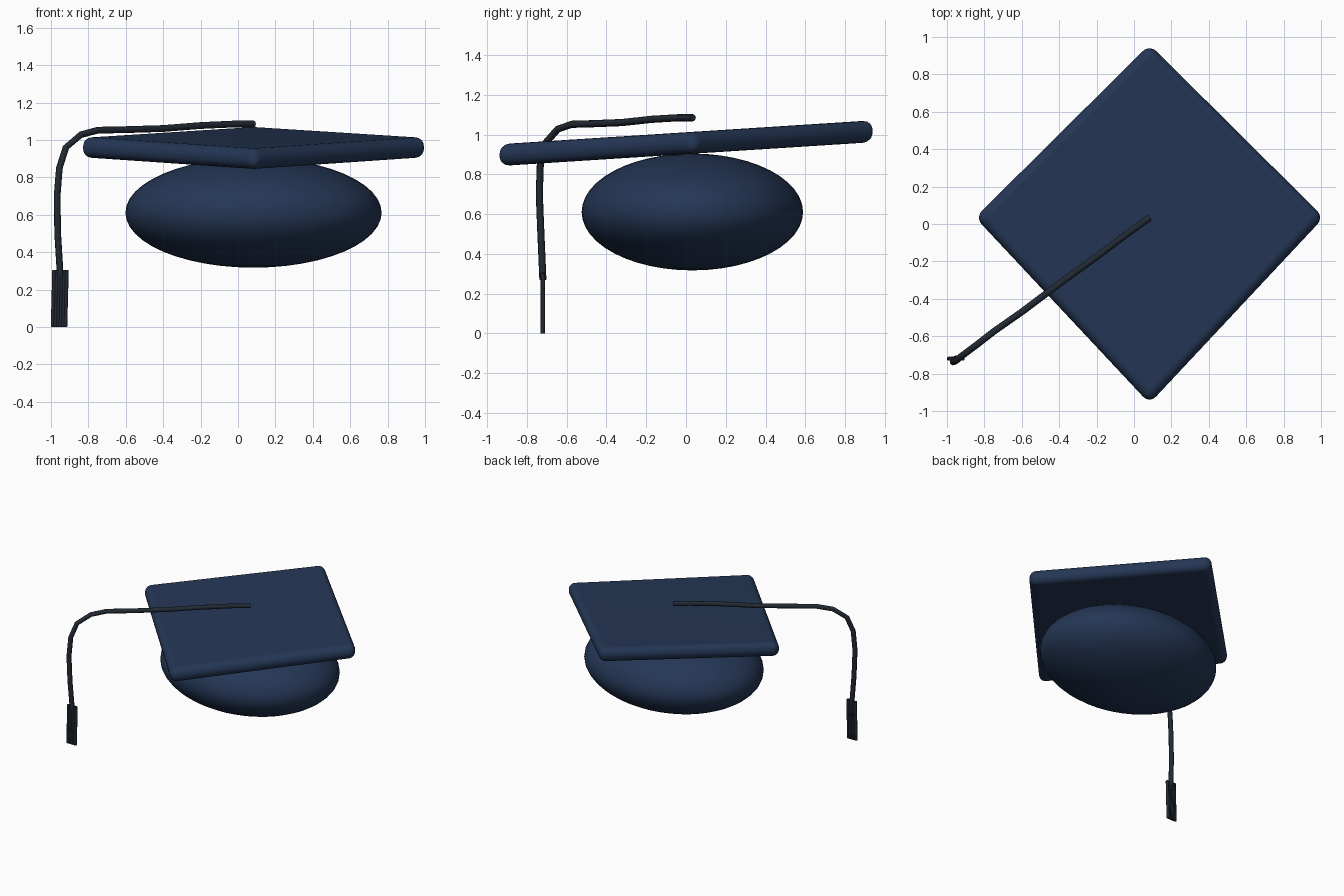
import bpy, bmesh, math

cube = bpy.data.objects.get("Cube")
if cube:
    bpy.data.objects.remove(cube, do_unlink=True)


def material(name, rgb):
    m = bpy.data.materials.new(name)
    m.use_nodes = True
    m.diffuse_color = (*rgb, 1)
    m.node_tree.nodes["Principled BSDF"].inputs["Base Color"].default_value = (*rgb, 1)
    return m


navy = material("navy cloth", (0.018, 0.038, 0.093))
charcoal = material("charcoal cord", (0.016, 0.023, 0.034))
CX, CY = 0.083, 0.035


def add_mesh(name, bm, mat):
    mesh = bpy.data.meshes.new(name)
    bmesh.ops.recalc_face_normals(bm, faces=bm.faces)
    for f in bm.faces:
        f.smooth = True
    bm.to_mesh(mesh)
    bm.free()
    mesh.materials.append(mat)
    ob = bpy.data.objects.new(name, mesh)
    bpy.context.collection.objects.link(ob)
    return ob


def add_cord(name, points, radius, mat):
    curve = bpy.data.curves.new(name, "CURVE")
    curve.dimensions = "3D"
    curve.bevel_depth = radius
    curve.bevel_resolution = 2
    curve.use_fill_caps = True
    spline = curve.splines.new("POLY")
    spline.points.add(len(points) - 1)
    for p, co in zip(spline.points, points):
        p.co = (*co, 1)
    spline.use_smooth = True
    curve.materials.append(mat)
    ob = bpy.data.objects.new(name, curve)
    bpy.context.collection.objects.link(ob)
    return ob


# Skull cap: flattened ball
bm = bmesh.new()
bmesh.ops.create_uvsphere(bm, u_segments=48, v_segments=24, radius=1)
bmesh.ops.scale(bm, vec=(0.685, 0.557, 0.294), verts=bm.verts)
bmesh.ops.translate(bm, vec=(CX, 0.032, 0.611), verts=bm.verts)
add_mesh("skull_cap", bm, navy)

# Board: diamond slab, tilted up at the back, rounded edges
bm = bmesh.new()
corners = [(CX, -0.96), (CX + 0.932, CY), (CX, 0.96), (CX - 0.932, CY)]
bottom = bm.faces.new([bm.verts.new((x, y, 0.902 + 0.064 * y)) for x, y in corners])
slab = bmesh.ops.extrude_face_region(bm, geom=[bottom])
top = [v for v in slab["geom"] if isinstance(v, bmesh.types.BMVert)]
bmesh.ops.translate(bm, vec=(0, 0, 0.11), verts=top)
board = add_mesh("board", bm, navy)
bevel = board.modifiers.new("rounded_edges", "BEVEL")
bevel.width = 0.05
bevel.segments = 5
bevel.limit_method = "NONE"
board.modifiers.new("flat_face_shading", "WEIGHTED_NORMAL").keep_sharp = True

# Cord: runs over the board and hangs down past its edge
path = [
    (0.085, 0.035, 1.085), (-0.02, -0.04, 1.085), (-0.2, -0.175, 1.077),
    (-0.4, -0.32, 1.061), (-0.6, -0.47, 1.055), (-0.75, -0.575, 1.052),
    (-0.84, -0.645, 1.028), (-0.92, -0.705, 0.96), (-0.955, -0.733, 0.85),
    (-0.967, -0.738, 0.7), (-0.964, -0.73, 0.5), (-0.95, -0.72, 0.27),
]
add_cord("tassel_cord", path, 0.018, charcoal)

# Tassel: a flat row of strands
for i in range(6):
    off = (i - 2.5) * 0.0132
    add_cord(f"tassel_strand_{i + 1}",
             [(-0.949 + off, -0.72, 0.305), (-0.957 + off, -0.72, 0.0)],
             0.011, charcoal)
